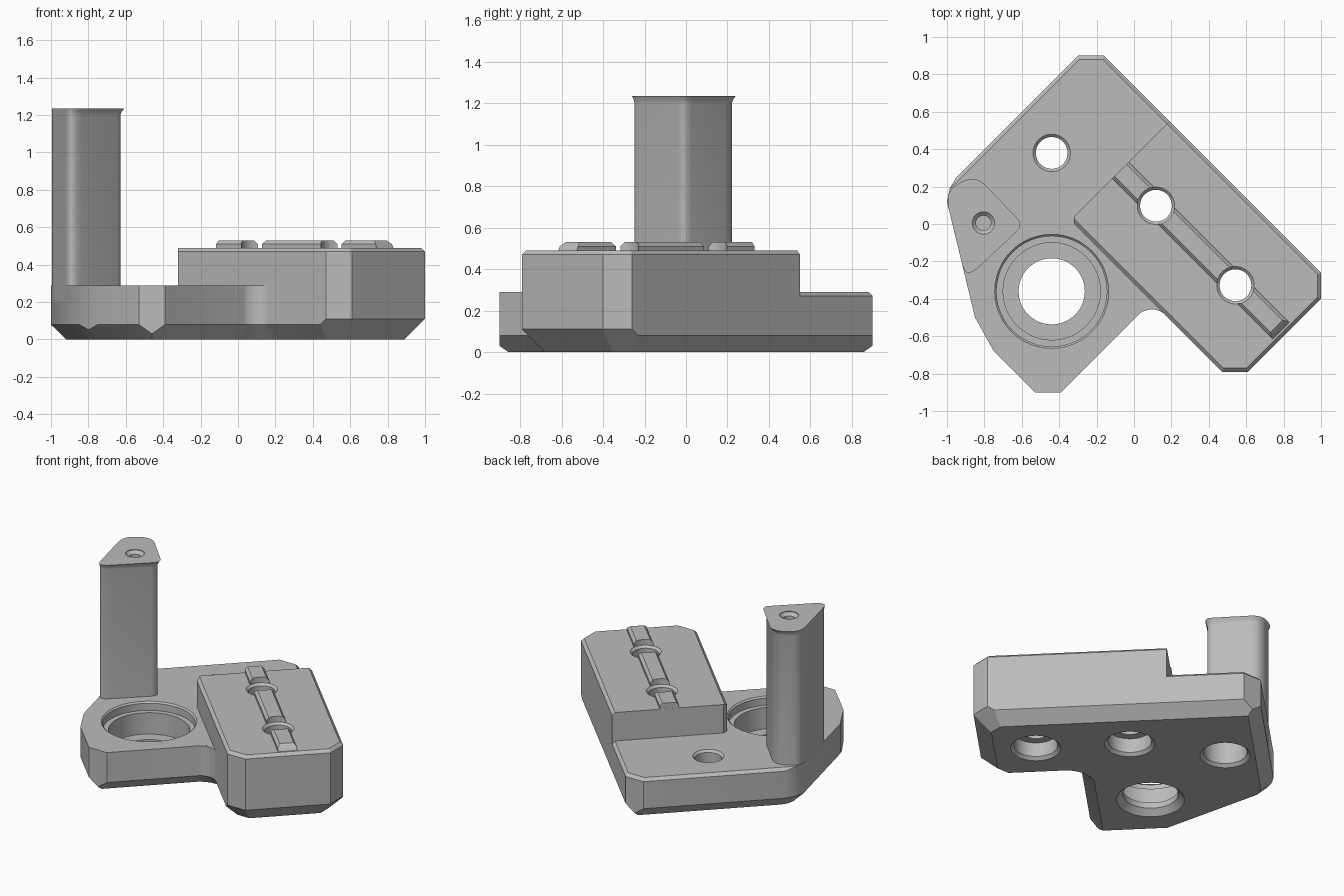
import bpy, bmesh, math
from mathutils import Vector

cube = bpy.data.objects.get("Cube")
if cube:
    bpy.data.objects.remove(cube, do_unlink=True)

grey = bpy.data.materials.new("plain_grey")
grey.use_nodes = True
colour = (0.5, 0.5, 0.5, 1)
grey.diffuse_color = colour
grey.node_tree.nodes["Principled BSDF"].inputs["Base Color"].default_value = colour


def loft(name, loops, chamfers=()):
    """Closed solid through (z, outline) loops, then trimmed by 45 degree planes."""
    bm = bmesh.new()
    rings = [[bm.verts.new((x, y, z)) for x, y in pts] for z, pts in loops]
    for a, b in zip(rings, rings[1:]):
        for i in range(len(a)):
            j = (i + 1) % len(a)
            bm.faces.new((a[i], a[j], b[j], b[i]))
    bm.faces.new(rings[0][::-1])
    bm.faces.new(rings[-1])
    for point, normal in chamfers:
        geom = bm.verts[:] + bm.edges[:] + bm.faces[:]
        cut = bmesh.ops.bisect_plane(bm, geom=geom, dist=1e-5, plane_co=point,
                                     plane_no=normal, clear_outer=True)
        edges = [e for e in cut["geom_cut"] if isinstance(e, bmesh.types.BMEdge)]
        bmesh.ops.edgenet_fill(bm, edges=edges)
    bmesh.ops.recalc_face_normals(bm, faces=bm.faces)
    mesh = bpy.data.meshes.new(name)
    bm.to_mesh(mesh)
    bm.free()
    obj = bpy.data.objects.new(name, mesh)
    bpy.context.collection.objects.link(obj)
    mesh.materials.append(grey)
    return obj


def edge_chamfers(pts, sizes, z, side):
    """Planes for {edge index: size}; side is -1 for the bottom rim, 1 for the top."""
    planes = []
    for i, size in sizes.items():
        a, b = Vector(pts[i]), Vector(pts[(i + 1) % len(pts)])
        d = (b - a).normalized()
        planes.append(((a.x, a.y, z - side * size), (d.y, -d.x, side)))
    return planes


def boolean(target, other, operation):
    mod = target.modifiers.new("bool", 'BOOLEAN')
    mod.operation, mod.solver, mod.object = operation, 'EXACT', other
    bpy.context.view_layer.objects.active = target
    bpy.ops.object.modifier_apply(modifier=mod.name)


def circle(x, y, r, n=48):
    return [(x + r * math.cos(2 * math.pi * i / n),
             y + r * math.sin(2 * math.pi * i / n)) for i in range(n)]


def bore(centre, steps, targets):
    """Cut a stepped round hole given as (radius, z) steps."""
    cutter = loft("bore_cutter", [(z, circle(*centre, r)) for r, z in steps])
    for target in targets:
        boolean(target, cutter, 'DIFFERENCE')
    bpy.data.objects.remove(cutter, do_unlink=True)


def rounded(pts, r, n=5):
    out = []
    for i, p in enumerate(pts):
        p, a, b = Vector(p), Vector(pts[i - 1]), Vector(pts[(i + 1) % len(pts)])
        a = p + (a - p).normalized() * min(r, (a - p).length * 0.45)
        b = p + (b - p).normalized() * min(r, (b - p).length * 0.45)
        for k in range(n + 1):
            t = k / n
            out.append(tuple(a * (1 - t) ** 2 + p * 2 * t * (1 - t) + b * t * t))
    return out


# Low base plate
plate = [(-0.53, -0.9), (-0.39, -0.9), (0.3, -0.21), (0.22, 0.52), (-0.16, 0.9),
         (-0.3, 0.9), (-0.95, 0.25), (-0.985, 0.19), (-1, 0.12), (-0.85, -0.5),
         (-0.75, -0.68)]
low_rim = {i: 0.08 for i in (1, 3, 5, 6, 7, 8, 10)}
top_rim = {i: 0.02 for i in (3, 4, 5)}
base = loft("base_plate", [(0, plate), (0.29, plate)],
            edge_chamfers(plate, low_rim, 0, -1) + edge_chamfers(plate, top_rim, 0.29, 1))

# Raised block along one side
block_pts = [(0.47, -0.79), (0.61, -0.79), (1, -0.4), (1, -0.26), (0.19, 0.55),
             (-0.32, 0.04), (-0.32, 0)]
low_rim = {0: 0.11, 1: 0.11, 2: 0.11, 3: 0.08, 6: 0.08}
top_rim = {i: 0.02 for i in (0, 1, 2, 3, 6)}
block = loft("raised_block", [(0, block_pts), (0.49, block_pts)],
             edge_chamfers(block_pts, low_rim, 0, -1)
             + edge_chamfers(block_pts, top_rim, 0.49, 1))


# Rounded inner corner between plate and block
def corner(r):
    arc = [math.radians(45 + 90 * i / 12) for i in range(13)]
    return [(0.095 + r * math.cos(a), -0.563 + r * math.sin(a)) for a in arc] + [(0.095, -0.2)]


fillet = loft("inner_corner", [(0, corner(0.186)), (0.08, corner(0.106)),
                               (0.2895, corner(0.106))])
for part in (block, fillet):
    boolean(base, part, 'UNION')
    bpy.data.objects.remove(part, do_unlink=True)


# Locating rail on the block, in along / across coordinates
def diagonal(u, v):
    s = math.sqrt(0.5)
    return (s * (u + v), s * (v - u))


def rail_loop(end, half):
    mid = 0.152
    return [diagonal(u, mid + v) for u, v in
            ((-0.254, half), (-0.254, -half), (end, -half), (end, half))]


rail = loft("locating_rail", [(0.48, rail_loop(0.965, 0.0625)), (0.51, rail_loop(0.95, 0.0625)),
                              (0.53, rail_loop(0.925, 0.045))])

# Tall post with a flared top
post_top = rounded([(-0.908, -0.26), (-0.86, -0.26), (-0.59, -0.005), (-0.825, 0.24),
                    (-0.9, 0.24), (-0.985, 0.185), (-1, 0.12)], 0.05)


def post_loop(scale):
    return [(-0.955 + (x + 0.955) * scale, -0.07 + (y + 0.07) * scale) for x, y in post_top]


post = loft("tall_post", [(0.2, post_loop(0.94)), (1.2, post_loop(0.94)),
                          (1.215, post_loop(0.955)), (1.235, post_loop(1))])

# Holes
bore((-0.44, -0.36), [(0.227, -0.01), (0.177, 0.04), (0.177, 0.08), (0.26, 0.08),
                      (0.26, 0.23), (0.295, 0.23), (0.295, 0.28), (0.305, 0.29),
                      (0.305, 0.35)], [base])
bore((-0.44, 0.38), [(0.17, -0.01), (0.14, 0.02), (0.14, 0.2), (0.085, 0.2),
                     (0.085, 0.275), (0.1, 0.29), (0.1, 0.35)], [base])
for along in (0.014, 0.615):
    bore(diagonal(along, 0.152), [(0.17, -0.01), (0.14, 0.02), (0.14, 0.12), (0.085, 0.12),
                                  (0.085, 0.475), (0.1, 0.49), (0.1, 0.6)], [base, rail])
bore((-0.805, 0.005), [(0.04, 1.14), (0.04, 1.21), (0.06, 1.23), (0.06, 1.3)], [post])

# Smooth shading with sharp edges kept
for obj in (base, rail, post):
    bpy.ops.object.select_all(action='DESELECT')
    obj.select_set(True)
    bpy.context.view_layer.objects.active = obj
    bpy.ops.object.shade_smooth_by_angle(angle=math.radians(30))
